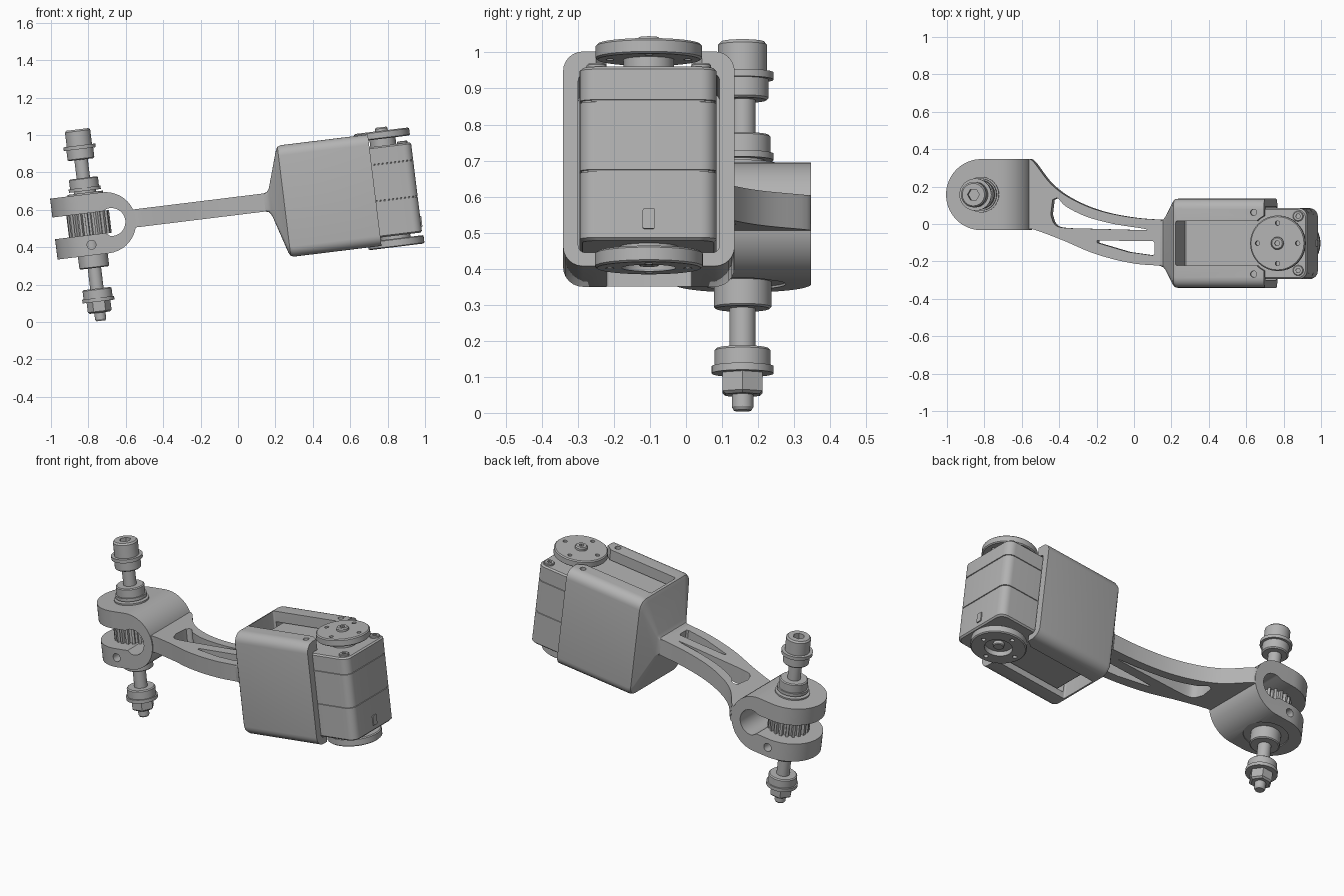
import bpy, bmesh
from math import sin, cos, pi, radians
from mathutils import Matrix, Vector

if "Cube" in bpy.data.objects:
    bpy.data.objects.remove(bpy.data.objects["Cube"])

TILT = Matrix.Translation((0, 0, 0.6)) @ Matrix.Rotation(radians(-7), 4, 'Y')

grey = bpy.data.materials.new("plain grey")
grey.use_nodes = True
COLOUR = (0.45, 0.45, 0.45, 1)
grey.diffuse_color = COLOUR
grey.node_tree.nodes["Principled BSDF"].inputs["Base Color"].default_value = COLOUR


def loft(name, axis, rings):
    """Skin a list of (height, 2D outline) along an axis and cap the ends."""
    place = {'x': lambda h, a, b: (h, a, b),
             'y': lambda h, a, b: (a, h, b),
             'z': lambda h, a, b: (a, b, h)}[axis]
    bm = bmesh.new()
    loops = [[bm.verts.new(place(h, a, b)) for a, b in pts] for h, pts in rings]
    n = len(loops[0])
    for lo, hi in zip(loops, loops[1:]):
        for i in range(n):
            j = (i + 1) % n
            bm.faces.new((lo[i], lo[j], hi[j], hi[i]))
    bm.faces.new(loops[0])
    bm.faces.new(loops[-1])
    bmesh.ops.recalc_face_normals(bm, faces=bm.faces)
    bm.transform(TILT)
    mesh = bpy.data.meshes.new(name)
    bm.to_mesh(mesh)
    bm.free()
    mesh.materials.append(grey)
    ob = bpy.data.objects.new(name, mesh)
    bpy.context.collection.objects.link(ob)
    return ob


def prism(name, axis, pts, lo, hi):
    return loft(name, axis, [(lo, pts), (hi, pts)])


def circle(a, b, r, n=40):
    return [(a + r * cos(2 * pi * i / n), b + r * sin(2 * pi * i / n)) for i in range(n)]


def arc(a, b, r, start, end, n=20):
    angles = [radians(start + (end - start) * i / n) for i in range(n + 1)]
    return [(a + r * cos(t), b + r * sin(t)) for t in angles]


def rounded(a, b, ha, hb, r):
    """Rounded rectangle centred on (a, b)."""
    pts = []
    for k, (sa, sb) in enumerate(((1, 1), (-1, 1), (-1, -1), (1, -1))):
        pts += arc(a + sa * (ha - r), b + sb * (hb - r), r, 90 * k, 90 * k + 90, 6)
    return pts


def spline(pts, steps=6):
    """Smooth open curve through a few points."""
    p = [Vector(q) for q in pts]
    p = [2 * p[0] - p[1]] + p + [2 * p[-1] - p[-2]]
    out = []
    for a, b, c, d in zip(p, p[1:], p[2:], p[3:]):
        for i in range(steps):
            t = i / steps
            out.append(tuple(0.5 * (2 * b + (c - a) * t + (2 * a - 5 * b + 4 * c - d) * t * t
                                    + (3 * b - a - 3 * c + d) * t ** 3)))
    return out + [pts[-1]]


def turned(name, a, b, steps, n=40):
    """Stepped round part: list of (height, radius) pairs."""
    return loft(name, 'z', [(h, circle(a, b, r, n)) for h, r in steps])


def boolean(ob, cutters, operation='DIFFERENCE'):
    bpy.context.view_layer.objects.active = ob
    for cutter in cutters:
        mod = ob.modifiers.new("cut", 'BOOLEAN')
        mod.operation = operation
        mod.solver = 'EXACT'
        mod.object = cutter
        bpy.ops.object.modifier_apply(modifier=mod.name)
        bpy.data.objects.remove(cutter)


# Fork: U-shaped side profile trimmed by a round-ended plan
SU, SY = -0.80, 0.157
MID = 0.0175
outer = [(-1.1, MID - 0.164)] + arc(-0.712, MID, 0.164, -90, 90) + [(-1.1, MID + 0.164)]
inner = [(-1.1, 0.08), (-0.72, 0.08)] + arc(-0.68, MID, 0.075, 100, -100) + [(-0.72, -0.037), (-1.1, -0.037)]
fork = prism("fork", 'y', outer + inner, SY - 0.25, SY + 0.25)
plan = arc(SU, SY, 0.19, 90, 270, 32) + [(-0.5, SY - 0.19), (-0.5, SY + 0.19)]
boolean(fork, [prism("fork_plan", 'z', plan, -0.4, 0.4)], 'INTERSECT')
boolean(fork, [prism("set_screw_hole", 'y', circle(SU, -0.09, 0.024, 20), -0.3, 0.6),
               prism("bottom_recess", 'z', circle(SU, SY, 0.12), -0.3, MID - 0.158)])

# Toothed pulley between the fork arms
teeth = []
TEETH = 20
for i in range(TEETH):
    for f, r in ((0, 0.097), (0.4, 0.097), (0.5, 0.115), (0.9, 0.115)):
        t = 2 * pi * (i + f) / TEETH
        teeth.append((SU + r * cos(t), SY + r * sin(t)))
prism("toothed_pulley", 'z', teeth, -0.04, 0.083)

# Shaft with bolt head, bearings and nut
turned("shaft", SU, SY, [(-0.5, 0.024), (-0.49, 0.03), (-0.45, 0.03), (-0.45, 0.036), (0.46, 0.036)])
head = turned("bolt_head", SU, SY, [(0.445, 0.068), (0.522, 0.068), (0.531, 0.06)])
boolean(head, [prism("hex_socket", 'z', circle(SU, SY, 0.032, 6), 0.49, 0.6)])
turned("upper_outer_bearing", SU, SY, [(0.368, 0.066), (0.374, 0.072), (0.425, 0.072),
                                       (0.425, 0.086), (0.445, 0.086), (0.445, 0.05)])
turned("upper_inner_bearing", SU, SY, [(0.178, 0.095), (0.19, 0.095), (0.19, 0.06), (0.2, 0.06), (0.2, 0.086),
                                       (0.218, 0.086), (0.218, 0.078), (0.265, 0.078), (0.27, 0.072)])
turned("lower_inner_bearing", SU, SY, [(-0.215, 0.074), (-0.21, 0.08), (-0.14, 0.08)])
turned("lower_outer_bearing", SU, SY, [(-0.396, 0.06), (-0.396, 0.086), (-0.376, 0.086),
                                       (-0.376, 0.078), (-0.332, 0.078), (-0.326, 0.072)])
turned("nut", SU, SY, [(-0.456, 0.054), (-0.448, 0.064), (-0.396, 0.064)], 6)

# Curved link arm with two lightening holes
back = spline([(-0.57, 0.345), (-0.535, 0.335), (-0.44, 0.215), (-0.33, 0.135), (-0.18, 0.072), (0.0, 0.035), (0.19, 0.02)])
front = spline([(0.19, -0.225), (0.0, -0.21), (-0.2, -0.16), (-0.38, -0.085), (-0.53, -0.03), (-0.57, -0.03)])
arm = prism("link_arm", 'z', back + front, -0.027, 0.07)
hole_a = spline([(-0.43, 0.13), (-0.4, 0.137), (-0.36, 0.095), (-0.25, 0.04), (-0.1, 0.0), (0.06, -0.025),
                 (0.05, -0.032), (-0.2, -0.026), (-0.37, -0.02), (-0.42, 0.0), (-0.44, 0.05)], 4)
hole_b = [(-0.19, -0.088), (0.11, -0.092), (0.12, -0.1), (0.12, -0.16), (0.11, -0.168), (-0.02, -0.15), (-0.19, -0.1)]
boolean(arm, [prism("arm_hole", 'z', h, -0.2, 0.2) for h in (hole_a, hole_b)])

# Motor housing: tapered shell, open at the free end
CY = -0.103
HU = 0.813
taper = [(0.145, 0.12, 0.048, 0.01, 0.021), (0.165, 0.128, 0.055, 0.015, 0.021), (0.178, 0.14, 0.075, 0.02, 0.02),
         (0.24, 0.222, 0.277, 0.05, 0.015), (0.25, 0.234, 0.294, 0.055, 0.015),
         (0.268, 0.238, 0.3, 0.055, 0.015), (0.738, 0.238, 0.3, 0.055, 0.015)]
housing = loft("motor_housing", 'x', [(u, rounded(CY, w, hy, hw, r)) for u, hy, hw, r, w in taper])
cutters = [prism("cavity", 'x', rounded(CY, 0.003, 0.196, 0.25, 0.02), 0.275, 0.9),
           prism("window", 'z', rounded(0.663, CY, 0.4, 0.118, 0.008), -0.5, 0.5)]
for lo, hi in ((0.2, 0.5), (-0.5, -0.2)):
    cutters.append(prism("horn_clearance", 'z', circle(HU, CY, 0.165), lo, hi))
for side in (-1, 1):
    cutters.append(prism("housing_screw_hole", 'z', circle(0.683, CY + side * 0.165, 0.017, 16), 0.29, 0.4))
boolean(housing, cutters)

# Servo motor body with two seam grooves
body = rounded(0.632, CY - 0.002, 0.33, 0.19, 0.045)
groove = rounded(0.632, CY - 0.002, 0.326, 0.186, 0.045)
trim = rounded(0.632, CY - 0.002, 0.322, 0.182, 0.045)
layers = [(-0.24, trim), (-0.232, body)]
for seam in (-0.045, 0.15):
    layers += [(seam - 0.003, body), (seam - 0.002, groove), (seam + 0.002, groove), (seam + 0.003, body)]
layers += [(0.238, body), (0.246, trim)]
servo = loft("servo_body", 'z', layers)
prism("cable_clip", 'x', rounded(CY, -0.18, 0.017, 0.028, 0.004), 0.95, 0.968)
for side in (-1, 1):
    screw = turned("servo_screw", 0.915, CY + side * 0.145, [(0.24, 0.028), (0.254, 0.028), (0.258, 0.024)], 20)
    boolean(screw, [prism("screw_socket", 'z', circle(0.915, CY + side * 0.145, 0.013, 6), 0.25, 0.3)])


# Horn discs on both ends of the servo axle
def drill(horn, lo, hi):
    boolean(horn, [prism("horn_hole", 'z', circle(HU + a, CY + b, 0.012, 16), lo, hi)
                   for a, b in ((0.108, 0), (-0.108, 0), (0, 0.108), (0, -0.108))])


top_horn = turned("top_horn", HU, CY, [(0.24, 0.07), (0.283, 0.07), (0.283, 0.142), (0.288, 0.148),
                                       (0.32, 0.148), (0.326, 0.142)], 56)
drill(top_horn, 0.26, 0.4)
cap = turned("horn_screw", HU, CY, [(0.32, 0.034), (0.338, 0.034), (0.345, 0.028)], 24)
boolean(cap, [prism("cap_socket", 'z', circle(HU, CY, 0.014, 6), 0.333, 0.4)])
bottom_horn = turned("bottom_horn", HU + 0.005, CY, [(-0.3, 0.144), (-0.295, 0.15), (-0.26, 0.15), (-0.255, 0.144),
                                                     (-0.255, 0.08), (-0.235, 0.08)], 56)
boolean(bottom_horn, [prism("horn_recess", 'z', circle(HU + 0.005, CY, 0.075), -0.4, -0.272)])
drill(bottom_horn, -0.4, -0.27)
turned("bottom_horn_screw", HU + 0.005, CY, [(-0.294, 0.026), (-0.29, 0.03), (-0.27, 0.03)], 24)

# Smooth round faces, keep the edges crisp
bpy.ops.object.select_all(action='DESELECT')
for ob in bpy.context.scene.objects:
    if ob.type == 'MESH':
        ob.select_set(True)
        bpy.context.view_layer.objects.active = ob
bpy.ops.object.shade_smooth_by_angle(angle=radians(30))
